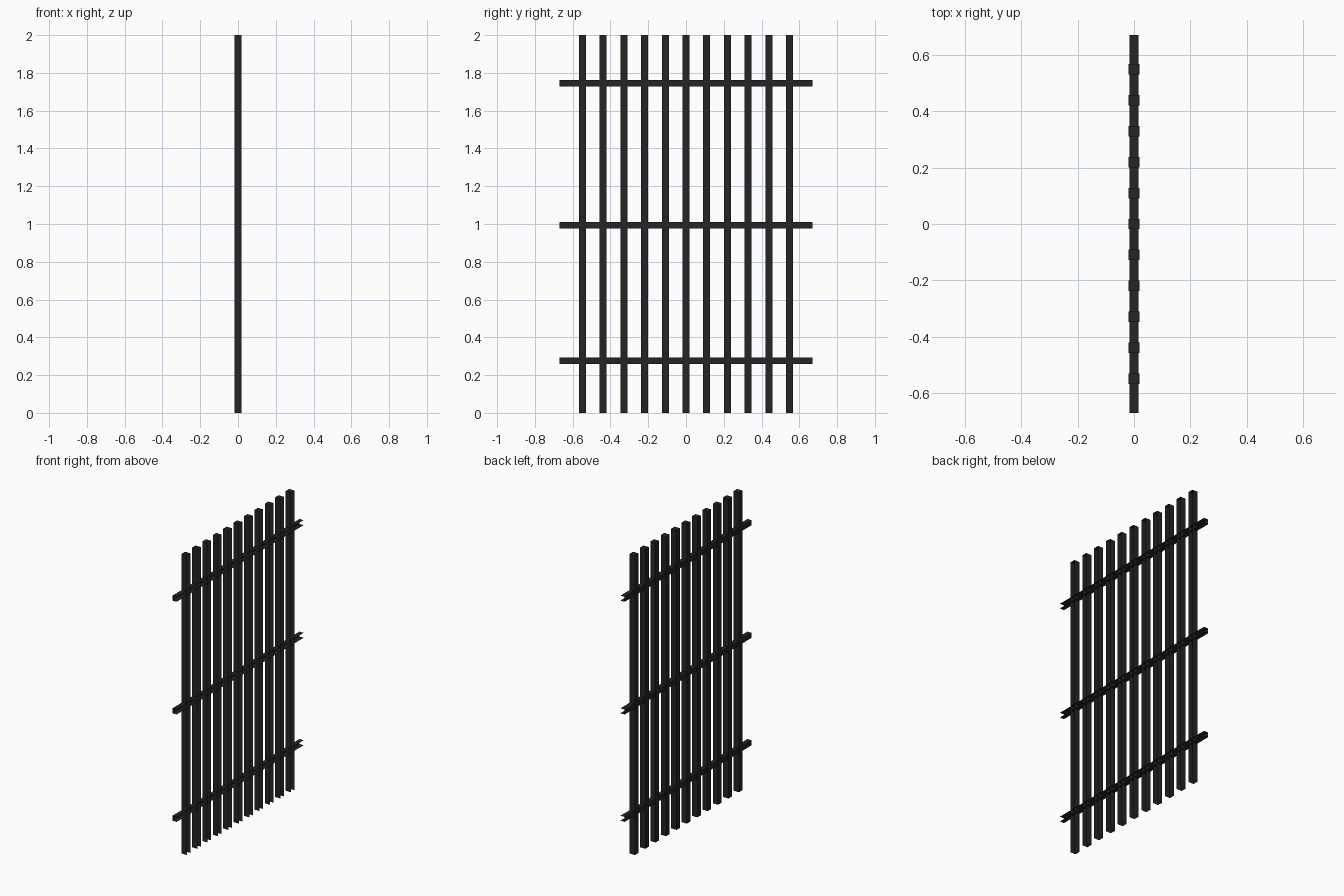
import bpy, bmesh
from mathutils import Vector

if "Cube" in bpy.data.objects:
    bpy.data.objects.remove(bpy.data.objects["Cube"])

iron = bpy.data.materials.new("dark_iron")
iron.diffuse_color = (0.018, 0.018, 0.018, 1)
iron.use_nodes = True
iron.node_tree.nodes["Principled BSDF"].inputs["Base Color"].default_value = iron.diffuse_color


def open_box(name, centre, size, open_sides):
    """Sheet box with the faces pointing along open_sides left out."""
    bm = bmesh.new()
    bmesh.ops.create_cube(bm, size=1)
    bm.normal_update()
    gone = [f for f in bm.faces
            if any(f.normal.dot(Vector(d)) > 0.9 for d in open_sides)]
    bmesh.ops.delete(bm, geom=gone, context='FACES')
    bmesh.ops.scale(bm, vec=size, verts=bm.verts)
    bmesh.ops.translate(bm, vec=centre, verts=bm.verts)
    mesh = bpy.data.meshes.new(name)
    bm.to_mesh(mesh)
    bm.free()
    mesh.materials.append(iron)
    obj = bpy.data.objects.new(name, mesh)
    bpy.context.collection.objects.link(obj)


# Upright bars: open on the +x side and underneath
for i in range(11):
    open_box(f"upright_bar_{i + 1}", (0, (i - 5) * 0.1097, 1),
             (0.039, 0.037, 2), [(1, 0, 0), (0, 0, -1)])

# Cross rails: channels open on the +x side and at both ends
for name, z in (("lower_rail", 0.276), ("middle_rail", 0.993), ("upper_rail", 1.745)):
    open_box(name, (0, 0, z), (0.031, 1.34, 0.033),
             [(1, 0, 0), (0, 1, 0), (0, -1, 0)])
